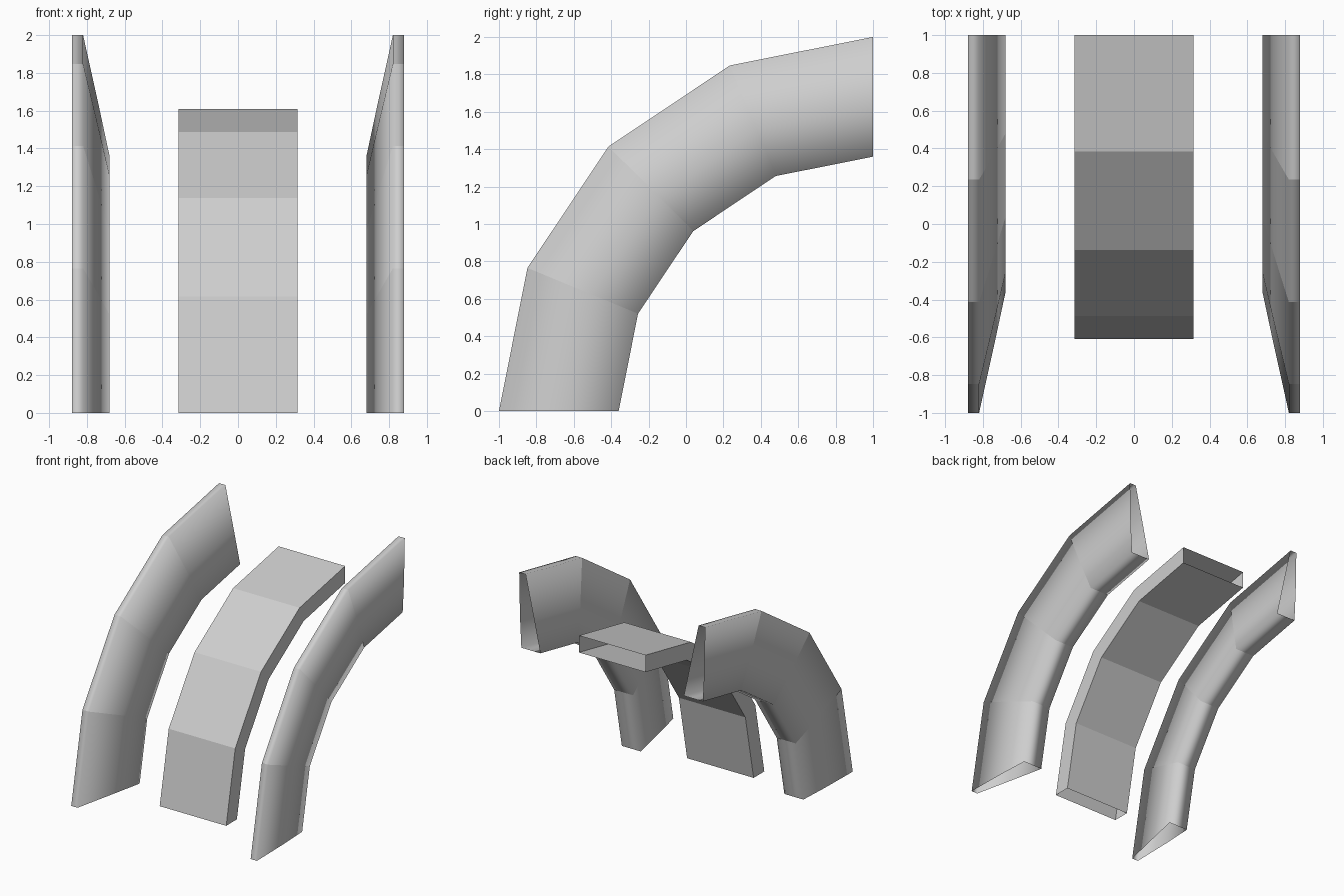
import bpy, bmesh, math

cube = bpy.data.objects.get("Cube")
if cube:
    bpy.data.objects.remove(cube)

SEGMENTS = 4

# One plain grey for all parts
grey = bpy.data.materials.new("light_grey")
grey.use_nodes = True
colour = (0.62, 0.62, 0.62, 1)
grey.diffuse_color = colour
grey.node_tree.nodes["Principled BSDF"].inputs["Base Color"].default_value = colour


def sweep(name, profile, smooth):
    """Sweep a closed (x, radius) profile through a quarter turn, open at both ends."""
    bm = bmesh.new()
    n = len(profile)
    for s in range(SEGMENTS):
        # Each segment keeps its own rings, so the joints stay crisp
        rings = []
        for step in (s, s + 1):
            a = math.pi / 2 * step / SEGMENTS
            rings.append([bm.verts.new((x, 1 - r * math.cos(a), r * math.sin(a)))
                          for x, r in profile])
        for i in range(n):
            j = (i + 1) % n
            bm.faces.new((rings[0][i], rings[0][j], rings[1][j], rings[1][i])).smooth = smooth
    # Point the normals outward from the tube
    mid_x = sum(x for x, r in profile) / n
    mid_r = sum(r for x, r in profile) / n
    bm.normal_update()
    for f in bm.faces:
        c = f.calc_center_median()
        a = math.atan2(c.z, 1 - c.y)
        out = c.copy()
        out.x -= mid_x
        out.y -= 1 - mid_r * math.cos(a)
        out.z -= mid_r * math.sin(a)
        if f.normal.dot(out) < 0:
            f.normal_flip()
    mesh = bpy.data.meshes.new(name)
    bm.to_mesh(mesh)
    bm.free()
    mesh.materials.append(grey)
    obj = bpy.data.objects.new(name, mesh)
    bpy.context.collection.objects.link(obj)
    return obj


# Centre band: rectangular tube
sweep("centre_band", [(-0.315, 1.61), (0.315, 1.61), (0.315, 1.465), (-0.315, 1.465)], False)

# Side rails: wedge tubes with softly shaded walls
rail = [(0.88, 2), (0.82, 2), (0.738, 1.63), (0.68, 1.36), (0.86, 1.36), (0.873, 1.63)]
for name, side in (("left_rail", 1), ("right_rail", -1)):
    sweep(name, [(side * x, r) for x, r in rail], True)
